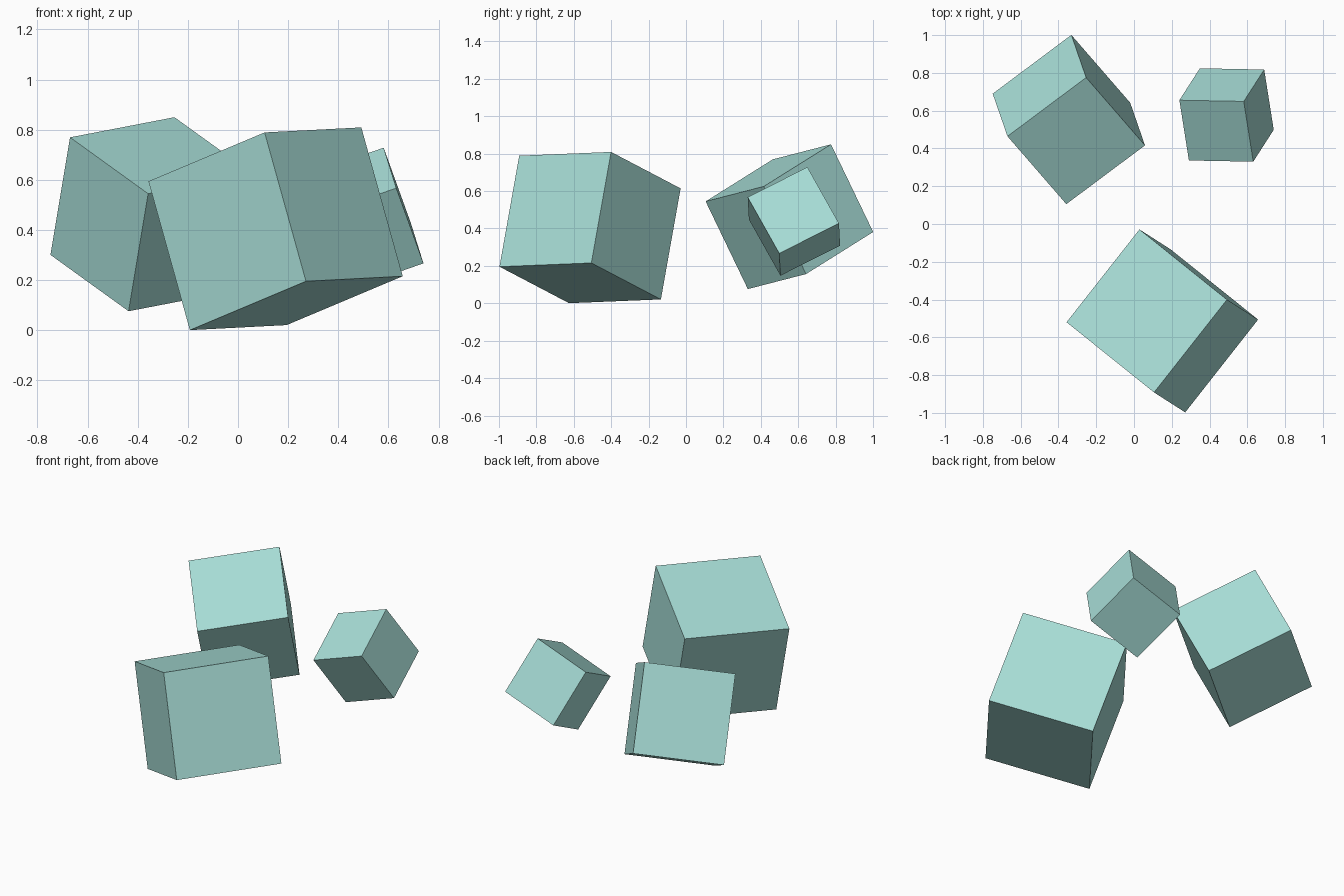
import bpy
from mathutils import Matrix, Vector

# Remove the default object
default = bpy.data.objects.get("Cube")
if default:
    bpy.data.objects.remove(default, do_unlink=True)

# Single flat colour
aqua = bpy.data.materials.new("pale_aqua")
aqua.use_nodes = True
colour = (0.39, 0.73, 0.68, 1.0)
aqua.diffuse_color = colour
aqua.node_tree.nodes["Principled BSDF"].inputs["Base Color"].default_value = colour


def tumbled_cube(name, size, centre, edge_a, edge_b):
    """Cube whose local x follows edge_a and whose local y leans to edge_b."""
    x_axis = Vector(edge_a).normalized()
    z_axis = x_axis.cross(Vector(edge_b)).normalized()
    y_axis = z_axis.cross(x_axis)
    rotation = Matrix((x_axis, y_axis, z_axis)).transposed()
    bpy.ops.mesh.primitive_cube_add(size=size, location=centre,
                                    rotation=rotation.to_euler())
    cube = bpy.context.object
    cube.name = cube.data.name = name
    cube.data.materials.append(aqua)
    return cube


# Large cube at the front
tumbled_cube("large_front_cube", 0.625, (0.15, -0.513, 0.405),
             (0.385, 0.49, 0.02), (0.16, -0.11, -0.59))

# Medium cube at the back right
tumbled_cube("medium_back_cube", 0.526, (-0.345, 0.553, 0.463),
             (0.415, 0.31, 0.08), (0.31, -0.36, -0.225))

# Small cube at the back left
tumbled_cube("small_back_cube", 0.361, (0.49, 0.577, 0.438),
             (0.05, -0.317, -0.16), (0.11, 0.165, -0.305))
